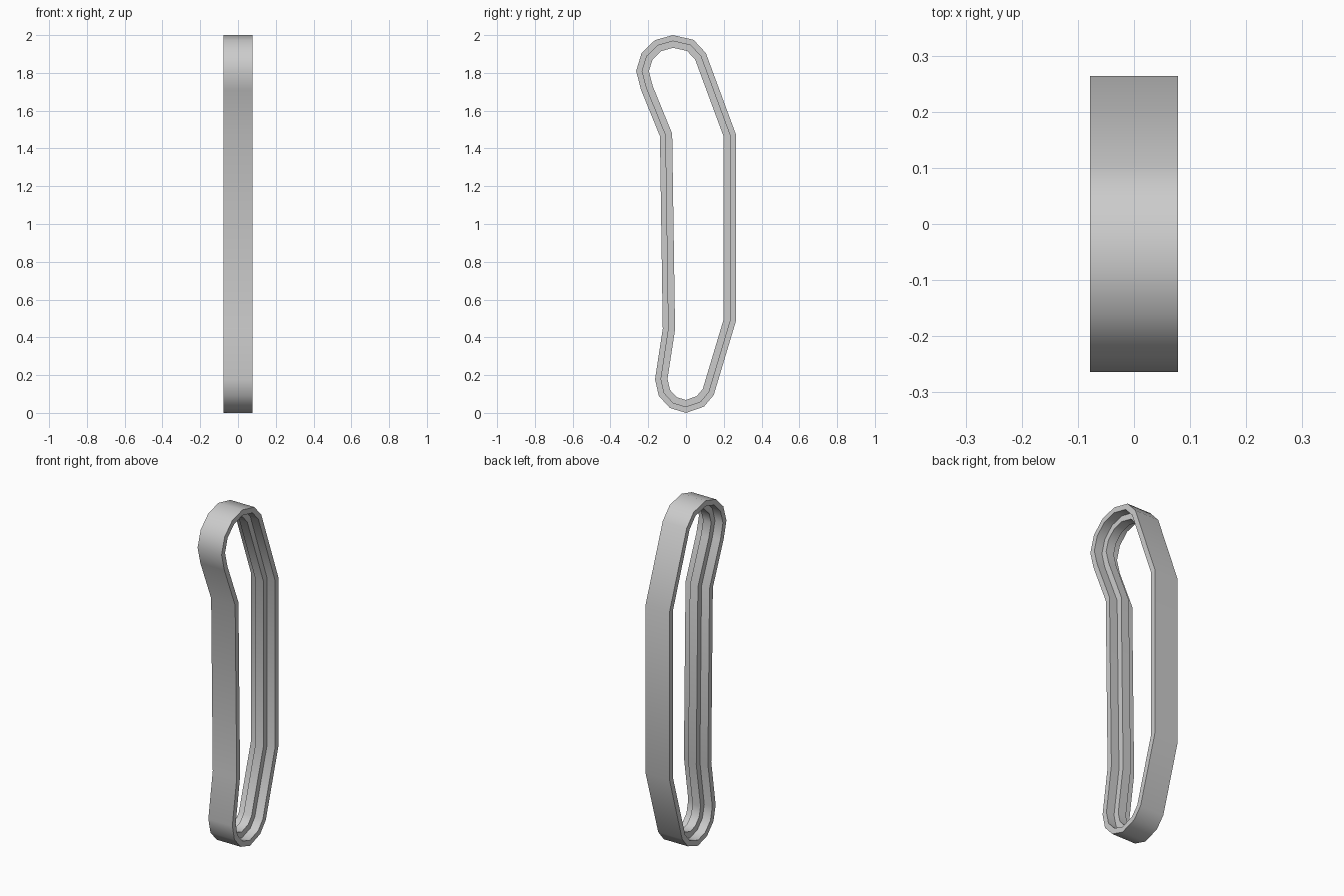
import bpy, bmesh, math
from mathutils import Vector

if "Cube" in bpy.data.objects:
    bpy.data.objects.remove(bpy.data.objects["Cube"])

# Outer outline of the frame in the side view (y, z), clockwise from the top
OUTLINE = [(-0.07, 2.0), (0.04, 1.975), (0.105, 1.905), (0.264, 1.475),
           (0.264, 0.485), (0.147, 0.095), (0.095, 0.033), (0.0, 0.0),
           (-0.085, 0.026), (-0.144, 0.09), (-0.164, 0.178), (-0.123, 0.445),
           (-0.138, 1.465), (-0.238, 1.71), (-0.264, 1.81), (-0.235, 1.905),
           (-0.165, 1.973)]

# T-shaped cross-section: (x, inward offset) - wide thin band with a central inner rib
HALF, RIB, BAND, DEPTH = 0.078, 0.026, 0.031, 0.065
SECTION = [(-HALF, 0), (HALF, 0), (HALF, BAND), (RIB, BAND),
           (RIB, DEPTH), (-RIB, DEPTH), (-RIB, BAND), (-HALF, BAND)]


def inset(points, d):
    """Mitred inward offset of a clockwise outline."""
    result = []
    for i, p in enumerate(points):
        p = Vector(p)
        a = (p - Vector(points[i - 1])).normalized()
        b = (Vector(points[(i + 1) % len(points)]) - p).normalized()
        na, nb = Vector((a.y, -a.x)), Vector((b.y, -b.x))
        result.append(p + (na + nb) * d / (1 + na.dot(nb)))
    return result


# Loft the cross-section around the closed outline
bm = bmesh.new()
loops = [[bm.verts.new((x, q.x, q.y)) for q in inset(OUTLINE, d)]
         for x, d in SECTION]
n = len(OUTLINE)
for k, loop in enumerate(loops):
    nxt = loops[(k + 1) % len(loops)]
    for i in range(n):
        j = (i + 1) % n
        bm.faces.new((loop[i], loop[j], nxt[j], nxt[i]))
bmesh.ops.recalc_face_normals(bm, faces=bm.faces)

mesh = bpy.data.meshes.new("ribbed_band")
bm.to_mesh(mesh)
bm.free()
band = bpy.data.objects.new("ribbed_band", mesh)
bpy.context.collection.objects.link(band)

# Smooth along the band, sharp on the section corners
bpy.context.view_layer.objects.active = band
band.select_set(True)
bpy.ops.object.shade_smooth_by_angle(angle=math.radians(50))
